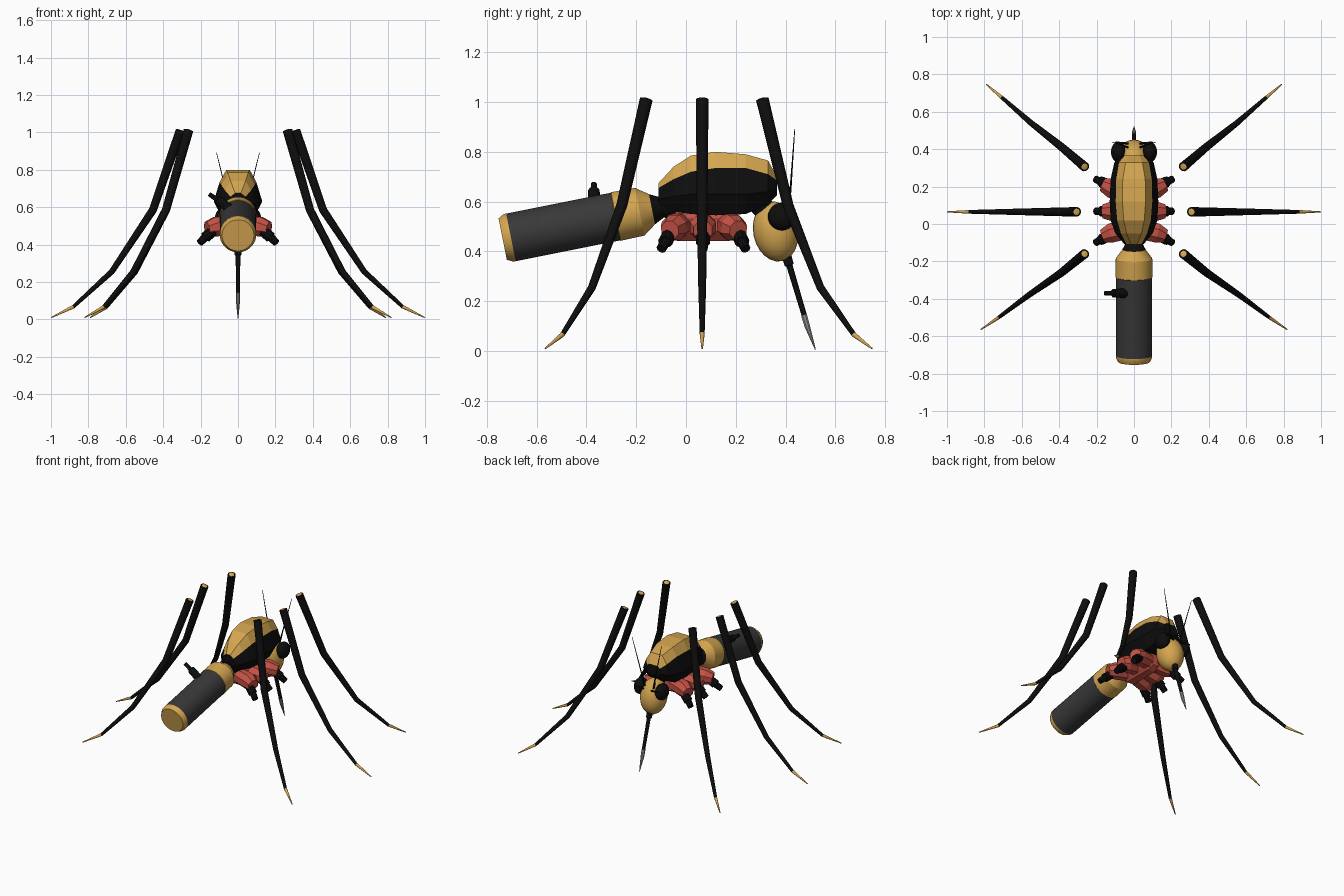
import bpy, bmesh, math
from mathutils import Vector

cube = bpy.data.objects.get("Cube")
if cube:
    bpy.data.objects.remove(cube, do_unlink=True)


def material(name, rgb, rough=0.6):
    m = bpy.data.materials.new(name)
    m.use_nodes = True
    m.diffuse_color = (*rgb, 1)
    shader = m.node_tree.nodes["Principled BSDF"]
    shader.inputs["Base Color"].default_value = (*rgb, 1)
    shader.inputs["Roughness"].default_value = rough
    return m


GOLD, BLACK, GREY, RED, STEEL = range(5)
PALETTE = [
    material("gold", (0.66, 0.38, 0.08)),
    material("black", (0.004, 0.004, 0.004)),
    material("dark_grey", (0.04, 0.04, 0.04)),
    material("red", (0.56, 0.085, 0.06)),
    material("steel", (0.3, 0.3, 0.3)),
]


def finish(name, bm, smooth=True):
    bmesh.ops.recalc_face_normals(bm, faces=bm.faces)
    mesh = bpy.data.meshes.new(name)
    bm.to_mesh(mesh)
    bm.free()
    for m in PALETTE:
        mesh.materials.append(m)
    ob = bpy.data.objects.new(name, mesh)
    bpy.context.collection.objects.link(ob)
    if smooth:
        bpy.ops.object.select_all(action='DESELECT')
        ob.select_set(True)
        bpy.context.view_layer.objects.active = ob
        bpy.ops.object.shade_smooth_by_angle(angle=math.radians(32))
    return ob


def skin(bm, rings, colour):
    """Bridge rings of vertices; colour(ring, side) picks the material."""
    n = len(rings[0])
    for i in range(len(rings) - 1):
        for j in range(n):
            k = (j + 1) % n
            f = bm.faces.new((rings[i][j], rings[i][k], rings[i + 1][k], rings[i + 1][j]))
            f.material_index = colour(i, j)


def tube(name, pts, radii, colours, caps, sides=16, smooth=True):
    """Round tube through points, one colour per segment and per end cap."""
    pts = [Vector(p) for p in pts]
    bm = bmesh.new()
    rings = []
    for i, p in enumerate(pts):
        t = Vector()
        if i > 0:
            t += (p - pts[i - 1]).normalized()
        if i < len(pts) - 1:
            t += (pts[i + 1] - p).normalized()
        q = t.to_track_quat('Z', 'Y')
        ring = []
        for j in range(sides):
            a = math.tau * (j + 0.5) / sides
            ring.append(bm.verts.new(p + q @ Vector((math.cos(a), math.sin(a), 0)) * radii[i]))
        rings.append(ring)
    skin(bm, rings, lambda i, j: colours[i])
    for ring, c in zip((rings[0], rings[-1]), caps):
        bm.faces.new(ring).material_index = c
    return finish(name, bm, smooth)


def ellipsoid(name, centre, size, colour, tilt=0, segs=24):
    bm = bmesh.new()
    bmesh.ops.create_uvsphere(bm, u_segments=segs, v_segments=segs // 2, radius=1)
    for f in bm.faces:
        f.material_index = colour
    ob = finish(name, bm)
    ob.location, ob.scale = centre, size
    ob.rotation_euler.x = tilt
    return ob


# Abdomen: tilted tank with gold tail cap, gold collar and black waist
tail = Vector((0, -0.725, 0.452))
axis = Vector((0, 0.98, 0.195)).normalized()
profile = [(-0.012, 0.085, GOLD), (0.012, 0.098, GOLD), (0.022, 0.098, GREY),
           (0.45, 0.098, GOLD), (0.452, 0.1, GOLD), (0.55, 0.098, GOLD),
           (0.6, 0.062, BLACK), (0.64, 0.042, BLACK), (0.69, 0.06, BLACK)]
tube("abdomen", [tail + axis * t for t, r, c in profile], [r for t, r, c in profile],
     [c for t, r, c in profile], (GOLD, BLACK), 32)

# Valve peg on the tank
tube("valve_peg", [(-0.04, -0.37, 0.59), (-0.11, -0.37, 0.64), (-0.112, -0.37, 0.641),
                   (-0.155, -0.37, 0.67)], [0.026, 0.024, 0.014, 0.012],
     [BLACK] * 3, (BLACK, BLACK), 12)

# Thorax: faceted shell; each station holds y, four heights and four half widths
stations = [
    (-0.11, (0.675, 0.655, 0.61, 0.575), (0.015, 0.04, 0.05, 0.03)),
    (-0.05, (0.74, 0.69, 0.62, 0.56), (0.04, 0.07, 0.1, 0.06)),
    (0.02, (0.785, 0.72, 0.63, 0.55), (0.055, 0.09, 0.125, 0.08)),
    (0.12, (0.8, 0.735, 0.63, 0.545), (0.062, 0.098, 0.13, 0.085)),
    (0.24, (0.79, 0.735, 0.63, 0.55), (0.06, 0.095, 0.125, 0.08)),
    (0.33, (0.765, 0.71, 0.64, 0.59), (0.045, 0.08, 0.105, 0.06)),
    (0.365, (0.7, 0.685, 0.65, 0.625), (0.03, 0.05, 0.06, 0.03)),
]
bm = bmesh.new()
rings = []
for y, heights, widths in stations:
    half = list(zip(widths, heights))
    outline = half + [(-w, z) for w, z in reversed(half)]
    rings.append([bm.verts.new((x, y, z)) for x, z in outline])
skin(bm, rings, lambda i, j: GOLD if j in (0, 6, 7) else BLACK)
for ring in (rings[0], rings[-1]):
    bm.faces.new(ring).material_index = BLACK
finish("thorax", bm, False)

# Head, neck and proboscis
tube("neck", [(0, 0.28, 0.61), (0, 0.34, 0.54)], [0.05, 0.04], [BLACK], (BLACK, BLACK))
ellipsoid("head", (0, 0.36, 0.48), (0.088, 0.09, 0.122), GOLD, math.radians(12))
tube("proboscis", [(0, 0.395, 0.41), (0, 0.415, 0.345), (0, 0.416, 0.342), (0, 0.476, 0.14)],
     [0.022, 0.019, 0.013, 0.011], [BLACK] * 3, (BLACK, BLACK), 12)
tube("proboscis_needle", [(0, 0.474, 0.145), (0, 0.487, 0.1), (0, 0.52, 0.005)],
     [0.013, 0.012, 0.002], [STEEL] * 2, (STEEL, STEEL), 8, False)

# Underside block that carries the hips
tube("hip_block", [(0, -0.06, 0.51), (0, -0.03, 0.505), (0, 0.17, 0.505), (0, 0.21, 0.51)],
     [0.05, 0.068, 0.068, 0.05], [RED] * 3, (RED, RED), 8, False)

# Legs: joint paths as x, y, z for the left side
legs = {
    "front": [(0.265, 0.307, 1.01), (0.385, 0.41, 0.585), (0.55, 0.54, 0.255),
              (0.705, 0.675, 0.065), (0.79, 0.747, 0.01)],
    "middle": [(0.308, 0.065, 1.01), (0.455, 0.065, 0.585), (0.675, 0.065, 0.255),
               (0.88, 0.065, 0.068), (0.998, 0.065, 0.01)],
    "rear": [(0.265, -0.16, 1.01), (0.385, -0.258, 0.585), (0.56, -0.378, 0.255),
             (0.72, -0.497, 0.065), (0.82, -0.565, 0.01)],
}
hips = {"front": (0.17, 0.21, 0.24), "middle": (0.068, 0.068, 0.068),
        "rear": (-0.03, -0.065, -0.1)}

for side, s in (("left", 1), ("right", -1)):
    for place, path in legs.items():
        pts = [Vector((s * x, y, z)) for x, y, z in path]
        rim = pts[0] + (pts[0] - pts[1]).normalized() * 0.003
        tube(f"{side}_{place}_leg", [rim] + pts, [0.017, 0.026, 0.022, 0.016, 0.01, 0.003],
             [BLACK] * 4 + [GOLD], (GOLD, GOLD))
        # Red faceted hip and its black socket stub
        ya, yb, yc = hips[place]
        tube(f"{side}_{place}_hip",
             [(s * 0.03, ya, 0.505), (s * 0.12, (ya + yb) / 2, 0.495), (s * 0.165, yb, 0.485)],
             [0.052, 0.056, 0.04], [RED] * 2, (RED, RED), 8, False)
        mid = (yb + yc) / 2
        tube(f"{side}_{place}_stub",
             [(s * 0.13, yb, 0.475), (s * 0.175, mid, 0.438), (s * 0.176, mid, 0.437),
              (s * 0.205, yc, 0.41)],
             [0.028, 0.03, 0.022, 0.02], [BLACK] * 3, (BLACK, BLACK), 10)
    # Eyes and antennae
    ellipsoid(f"{side}_eye", (s * 0.083, 0.385, 0.54), (0.04, 0.056, 0.056), BLACK)
    tube(f"{side}_antenna", [(s * 0.035, 0.41, 0.56), (s * 0.055, 0.42, 0.65),
                             (s * 0.115, 0.437, 0.892)],
         [0.007, 0.004, 0.0015], [BLACK] * 2, (BLACK, BLACK), 6)
    tube(f"{side}_feeler", [(s * 0.03, 0.43, 0.55), (s * 0.1, 0.437, 0.555)],
         [0.007, 0.004], [BLACK], (BLACK, BLACK), 6)
